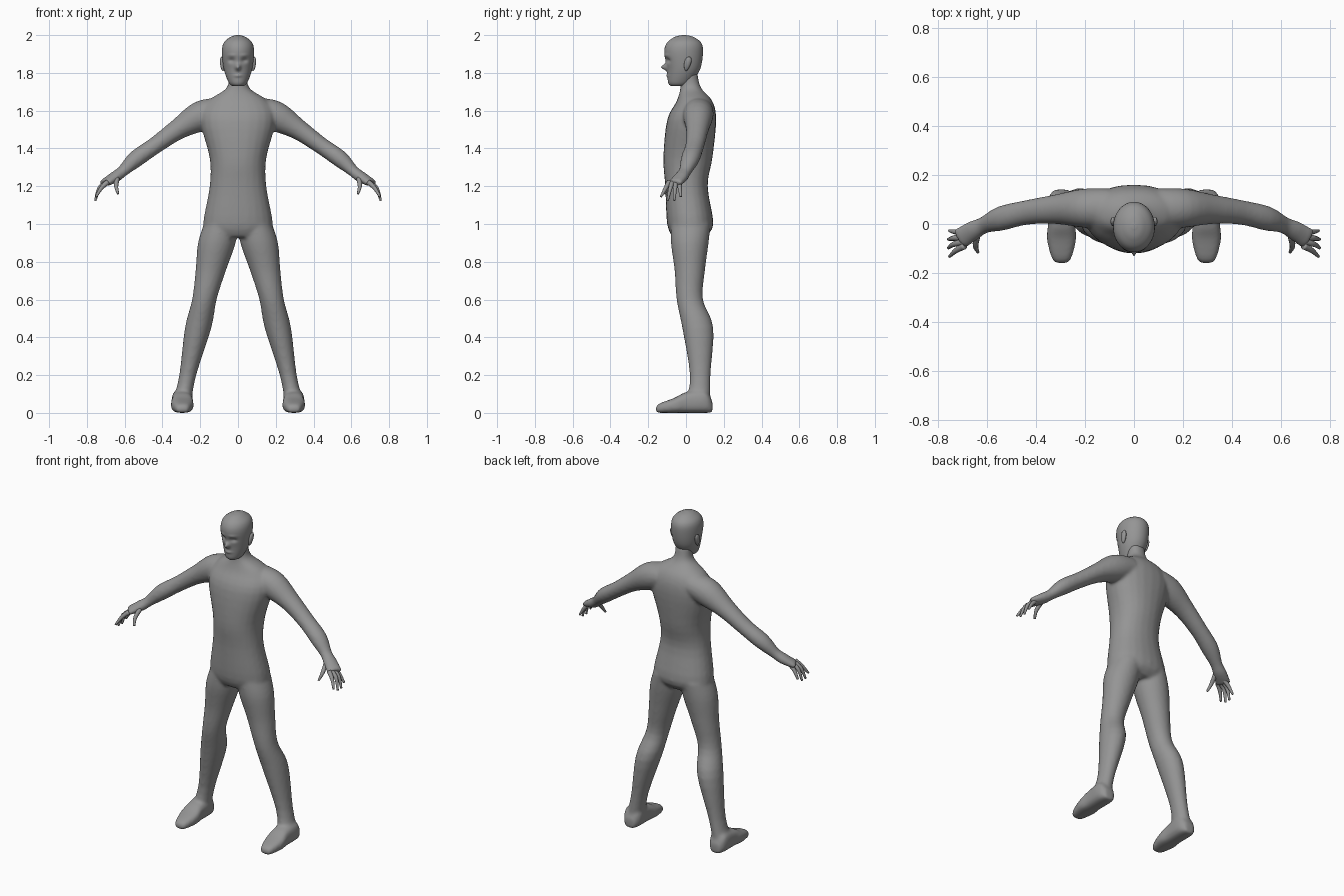
import bpy, bmesh, math
from mathutils import Vector

cube = bpy.data.objects.get("Cube")
if cube:
    bpy.data.objects.remove(cube)

skin = bpy.data.materials.new("plain grey")
skin.use_nodes = True
grey = (.3, .3, .3, 1)
skin.diffuse_color = grey
skin.node_tree.nodes["Principled BSDF"].inputs["Base Color"].default_value = grey

SIDES = {"left": 1, "right": -1}


def blend(before, start, end, after, t):
    """Catmull-Rom value between start and end."""
    slope_in, slope_out = (end - before) / 2, (after - start) / 2
    bend = 3 * (end - start) - 2 * slope_in - slope_out
    twist = slope_in + slope_out - 2 * (end - start)
    return start + t * (slope_in + t * (bend + t * twist))


def ease(rows, steps=4):
    """Fill in extra rows along a smooth curve through the given ones."""
    padded = [rows[0], *rows, rows[-1]]
    smooth = []
    for group in zip(padded, padded[1:], padded[2:], padded[3:]):
        for step in range(steps):
            smooth.append([blend(*column, step / steps) for column in zip(*group)])
    return smooth + [rows[-1]]


def rounded(value, power):
    return math.copysign(abs(value) ** (2 / power), value)


def loft(bm, rings, sides=24, power=2, flip=1):
    """Skin a list of (centre, u axis, v axis) rings and cap both ends."""
    loops = []
    for centre, u, v in rings:
        loop = []
        for i in range(sides):
            angle = math.tau * i / sides
            point = centre + u * rounded(math.cos(angle), power) + v * rounded(math.sin(angle), power)
            loop.append(bm.verts.new((point.x * flip, point.y, point.z)))
        loops.append(loop)
    for lower, upper in zip(loops, loops[1:]):
        for i in range(sides):
            bm.faces.new((lower[i - 1], lower[i], upper[i], upper[i - 1]))
    bm.faces.new(loops[0])
    bm.faces.new(loops[-1])


def level_rings(rows, middle=lambda z: 0):
    """Level rings from rows of height, half width, front and back."""
    return [(Vector((middle(z), (front + back) / 2, z)),
             Vector((width, 0, 0)), Vector((0, (back - front) / 2, 0)))
            for z, width, front, back in ease(rows)]


def tube_rings(rows):
    """Rings square to a path, from rows of x, y, z, flat and upright radius."""
    points = [Vector(row[:3]) for row in rows]
    rings = []
    for i, (point, row) in enumerate(zip(points, rows)):
        ahead = points[min(i + 1, len(points) - 1)]
        behind = points[max(i - 1, 0)]
        way = (ahead - behind).normalized()
        flat = way.cross(Vector((0, 0, 1))).normalized()
        rings.append((point, flat * row[3], flat.cross(way) * row[4]))
    return rings


def finish(bm, name):
    bmesh.ops.recalc_face_normals(bm, faces=bm.faces)
    mesh = bpy.data.meshes.new(name)
    bm.to_mesh(mesh)
    bm.free()
    mesh.materials.append(skin)
    for face in mesh.polygons:
        face.use_smooth = True
    obj = bpy.data.objects.new(name, mesh)
    bpy.context.collection.objects.link(obj)
    return obj


# Body: torso with neck, then arms, legs and feet fused into one skin
torso = [(.93, .16, -.07, .1), (1, .185, -.1, .145), (1.2, .15, -.11, .115),
         (1.35, .15, -.12, .14), (1.55, .2, -.1, .16), (1.65, .16, -.05, .14),
         (1.72, .06, -.03, .08), (1.8, .05, -.03, .06)]
leg = [(1, .09, -.08, .13), (.9, .1, -.08, .12), (.75, .08, -.06, .1), (.6, .065, -.05, .09),
       (.45, .07, -.02, .145), (.2, .045, .02, .13), (.05, .05, 0, .13)]
# Foot rows: y, half width, top height
foot = [(.14, .03, .06), (.1, .055, .12), (0, .055, .11), (-.06, .06, .08),
        (-.14, .04, .05), (-.16, .02, .03)]
# Arm rows: x, z, flat radius, upright radius; the arm curves forward as it goes out
arm = [(.1, 1.6, .08, .07), (.2, 1.57, .08, .08), (.32, 1.5, .06, .055), (.44, 1.415, .05, .045),
       (.54, 1.345, .05, .045), (.61, 1.28, .035, .03), (.65, 1.25, .04, .03), (.71, 1.215, .045, .02)]

bm = bmesh.new()
loft(bm, level_rings(torso), power=2.2)
for flip in SIDES.values():
    loft(bm, level_rings(leg, lambda z: .31 - .22 * z), flip=flip)
    loft(bm, tube_rings([(x, .065 - x ** 4 / 2, z, flat, upright)
                         for x, z, flat, upright in ease(arm)]), flip=flip)
    loft(bm, [(Vector((.295, y, top / 2)), Vector((width, 0, 0)), Vector((0, 0, top / 2)))
              for y, width, top in ease(foot)], power=2.8, flip=flip)
body = finish(bm, "body")
fuse = body.modifiers.new("fuse", 'REMESH')
fuse.mode = 'VOXEL'
fuse.voxel_size = .009
fuse.use_smooth_shade = True
relax = body.modifiers.new("relax", 'SMOOTH')
relax.factor = .5
relax.iterations = 8


# Fingers fan out from the palm, the outer ones shorter; the thumb hangs in front
def digit(bm, path, flip):
    rows = [(*point, radius, radius) for point, radius in zip(path, (.014, .011, .006))]
    loft(bm, tube_rings(ease(rows)), sides=10, flip=flip)


for side, flip in SIDES.items():
    bm = bmesh.new()
    for i in range(4):
        spread = i - 1.5
        short = spread ** 2 / 100
        digit(bm, [(.69, -.062 + .018 * spread, 1.222),
                   (.735 - short / 2, -.07 + .025 * spread, 1.19),
                   (.756 - short / 5, -.08 + .035 * spread, 1.122 + short)], flip)
    finish(bm, side + "_fingers")
    bm = bmesh.new()
    digit(bm, [(.64, -.05, 1.24), (.645, -.09, 1.2), (.635, -.115, 1.16)], flip)
    finish(bm, side + "_thumb")

# Head: level rings, then soft pushes for the face
head = [(1.73, .03, -.08, 0), (1.75, .05, -.095, .03), (1.82, .075, -.1, .075),
        (1.91, .085, -.115, .09), (1.96, .075, -.1, .08), (1.99, .04, -.06, .04),
        (2, .01, -.02, 0)]
bm = bmesh.new()
bmesh_rings = level_rings(ease(head))
loft(bm, bmesh_rings, sides=64)


def push(x, z, width, height, depth):
    """Move the face forward by depth in a soft oval."""
    for vert in bm.verts:
        if vert.co.y < 0:
            reach = ((vert.co.x - x) / width) ** 2 + ((vert.co.z - z) / height) ** 2
            vert.co.y -= depth * math.exp(-reach)


nose, lips = (0, 1.83, .012, .016, .03), (0, 1.785, .02, .008, .007)
push(*nose)
push(*lips)
for flip in SIDES.values():
    eye_socket, brow = (.034 * flip, 1.866, .017, .012, -.013), (.034 * flip, 1.893, .02, .008, .004)
    push(*eye_socket)
    push(*brow)
finish(bm, "head")

# Ears: flattened balls, wider at the top and leaning back
for side, flip in SIDES.items():
    bm = bmesh.new()
    bmesh.ops.create_uvsphere(bm, u_segments=16, v_segments=10, radius=1)
    for vert in bm.verts:
        x, y, z = vert.co
        vert.co = (flip * (.083 + .012 * x + .004 * z),
                   .008 + .018 * y * (1 + z / 4) + .008 * z, 1.848 + .038 * z)
    finish(bm, side + "_ear")
